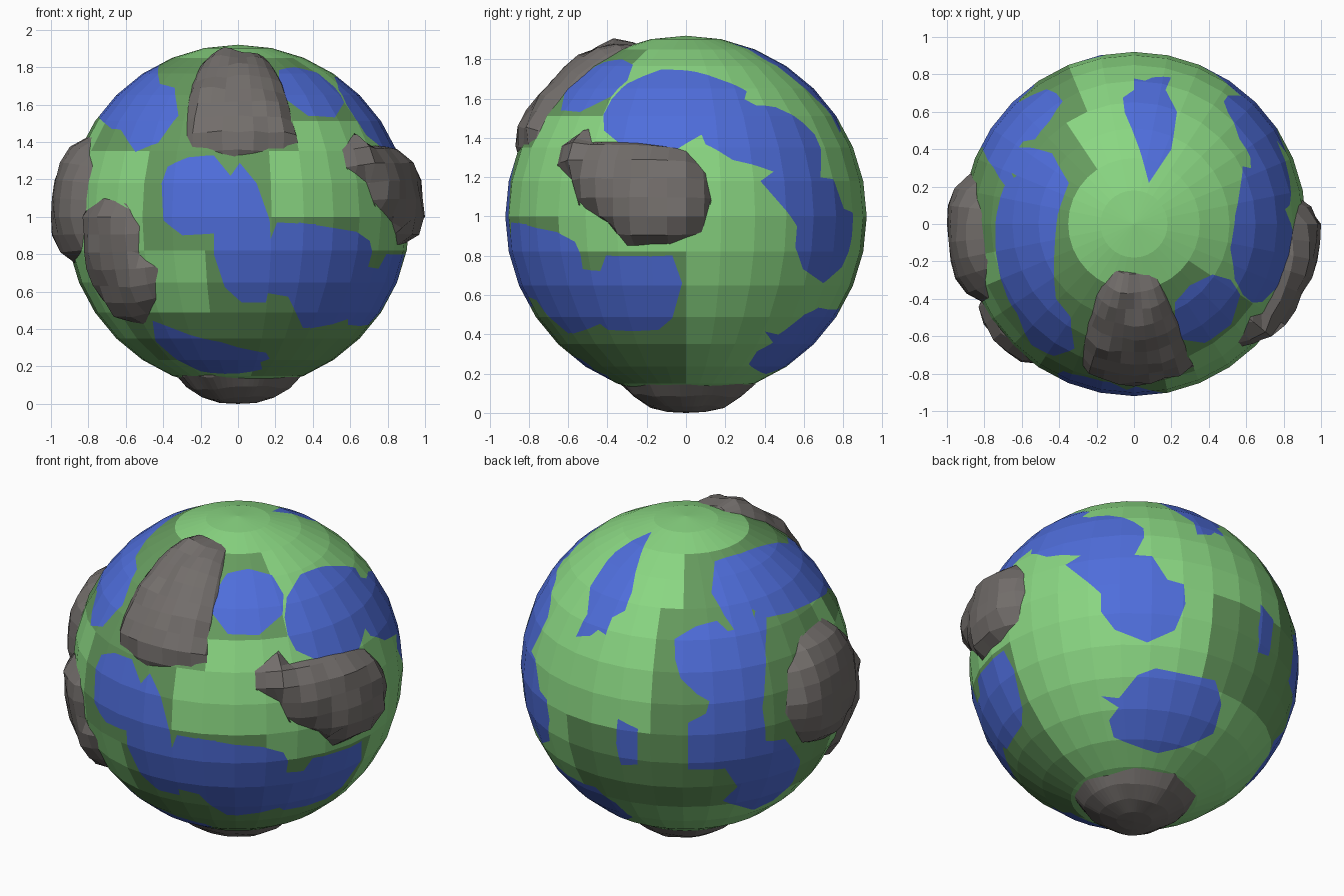
import bpy, bmesh, math
from mathutils import Vector, noise

if "Cube" in bpy.data.objects:
    bpy.data.objects.remove(bpy.data.objects["Cube"])

R = 0.92
CENTRE = Vector((0, 0, 1))


def material(name, rgb):
    m = bpy.data.materials.new(name)
    m.diffuse_color = (*rgb, 1)
    m.use_nodes = True
    m.node_tree.nodes["Principled BSDF"].inputs["Base Color"].default_value = m.diffuse_color
    return m


GRASS = material("light_green", (0.253, 0.674, 0.223))
MEADOW = material("dark_green", (0.133, 0.331, 0.113))
WATER = material("blue", (0.078, 0.155, 0.71))
STONE = material("grey", (0.17, 0.155, 0.147))

# viewing directions: (longitude from the front, elevation) in degrees
FRONT, RIGHT, LEFT, TOP, BOTTOM = (0, 0), (90, 0), (-90, 0), (0, 90), (0, -90)
BACK_LEFT, BACK_RIGHT = (-143, 25), (143, -25)


def on_sphere(view, u, v):
    """Point of the sphere (centred on the origin) seen at u, v in a view."""
    k = math.hypot(u, v) / (R * 0.99)
    if k > 1:
        u, v = u / k, v / k
    w = math.sqrt(R * R - u * u - v * v)
    c, e = map(math.radians, view)
    z = v * math.cos(e) + w * math.sin(e)
    f = w * math.cos(e) - v * math.sin(e)
    lon = c + math.atan2(u, f)
    r = math.hypot(u, f)
    return Vector((r * math.sin(lon), -r * math.cos(lon), z))


def outline(view, pts, drop=0.0):
    return [on_sphere(view, u, v - drop) for u, v in pts]


def inside(poly, p):
    """Point in spherical polygon, tested on the tangent plane."""
    n = sum(poly, Vector()).normalized()
    if p.dot(n) < 0.1:
        return False
    a = n.orthogonal().normalized()
    b = n.cross(a)

    def flat(q):
        return q.dot(a) / q.dot(n), q.dot(b) / q.dot(n)
    x, y = flat(p)
    ring = [flat(q) for q in poly]
    hit = False
    for (x1, y1), (x2, y2) in zip(ring, ring[1:] + ring[:1]):
        if (y1 > y) != (y2 > y) and x < x1 + (y - y1) * (x2 - x1) / (y2 - y1):
            hit = not hit
    return hit


def cut(bm, poly, margin):
    """Cut the polygon's edges into the surface."""
    for p, q in zip(poly, poly[1:] + poly[:1]):
        mid, reach = (p + q) / 2, (p - q).length / 2 + margin
        faces = [f for f in bm.faces if (f.calc_center_median() - mid).length < reach]
        geom = set(faces)
        for f in faces:
            geom.update(f.edges)
            geom.update(f.verts)
        no = p.cross(q)
        if faces and no.length > 1e-6:
            bmesh.ops.bisect_plane(bm, geom=list(geom), dist=1e-4,
                                   plane_co=(0, 0, 0), plane_no=no.normalized())


def sphere(segs, rings):
    bm = bmesh.new()
    bmesh.ops.create_uvsphere(bm, u_segments=segs, v_segments=rings, radius=R)
    return bm


def finish(bm, name, mats):
    me = bpy.data.meshes.new(name)
    bm.to_mesh(me)
    bm.free()
    for m in mats:
        me.materials.append(m)
    ob = bpy.data.objects.new(name, me)
    ob.location = CENTRE
    bpy.context.collection.objects.link(ob)


# lakes; side views use height above the ground, so drop it by 1
lakes = []
lakes.append(outline(FRONT, [
    (-.41, 1.18), (-.38, 1.27), (-.27, 1.32), (-.13, 1.33), (-.04, 1.22), (.01, 1.29),
    (.1, 1.18), (.17, .98), (.175, .88), (.21, .97), (.42, .96), (.42, .41), (.35, .4),
    (.27, .57), (.16, .59), (.15, .54), (.02, .54), (-.07, .62), (-.13, .8), (-.13, .91),
    (-.3, .9), (-.4, .98)], 1))
lakes.append(outline(RIGHT, [
    (-.86, .97), (-.8, .95), (-.66, .92), (-.57, .87), (-.54, .81), (-.53, .73), (-.44, .72),
    (-.41, .8), (-.07, .8), (-.02, .66), (-.07, .48), (-.14, .42), (-.4, .42), (-.44, .45),
    (-.58, .4), (-.7, .52), (-.8, .63)], 1))
lakes.append(outline(RIGHT, [
    (-.42, 1.44), (-.42, 1.52), (-.38, 1.6), (-.3, 1.68), (-.13, 1.75), (.05, 1.74),
    (.23, 1.68), (.31, 1.64), (.3, 1.6), (.36, 1.57), (.46, 1.56), (.6, 1.48), (.66, 1.42),
    (.69, 1.34), (.69, 1.2), (.75, 1.19), (.81, 1.04), (.85, 1.02), (.85, .9), (.8, .74),
    (.7, .66), (.6, .73), (.56, .84), (.57, .95), (.38, 1.18), (.45, 1.23), (.36, 1.26),
    (.24, 1.29), (.1, 1.37), (.08, 1.42), (-.05, 1.34), (-.3, 1.34)], 1))
lakes.append(outline(TOP, [
    (.22, -.42), (.3, -.33), (.42, -.27), (.52, -.3), (.57, -.38), (.52, -.54), (.38, -.64),
    (.26, -.62), (.22, -.52)]))
lakes.append(outline(TOP, [
    (-.32, -.67), (-.34, -.5), (-.42, -.4), (-.41, .05), (-.35, .22), (-.44, .38), (-.55, .41),
    (-.74, .4), (-.7, .3), (-.63, .26), (-.7, .2), (-.74, .05), (-.74, -.15), (-.68, -.4),
    (-.63, -.48), (-.55, -.65), (-.43, -.71)]))
lakes.append(outline(BACK_LEFT, [
    (-.09, .15), (.03, .22), (.15, .25), (.21, .19), (.35, .22), (.37, .31), (.43, .27),
    (.42, .09), (.4, -.24), (.42, -.43), (.53, -.42), (.62, -.54), (.58, -.66), (.47, -.76),
    (.36, -.81), (.25, -.78), (.18, -.76), (.26, -.68), (.19, -.58), (-.02, -.58),
    (-.02, -.32), (.08, -.27), (.1, -.2), (.03, -.16), (-.06, -.07), (-.09, .04)]))
lakes.append(outline(FRONT, [
    (-.46, .44), (-.4, .42), (-.1, .33), (.15, .27), (.17, .24), (.12, .22), (.13, .18),
    (0, .16), (-.2, .17), (-.35, .25), (-.44, .33)], 1))
lakes.append(outline(TOP, [
    (-.05, .6), (-.06, .68), (0, .72), (0, .78), (.06, .77), (.1, .79), (.2, .79), (.17, .72),
    (.23, .6), (.2, .4), (.08, .22), (.03, .4)]))
lakes.append(outline(BACK_LEFT, [
    (-.41, -.29), (-.36, -.32), (-.3, -.35), (-.3, -.55), (-.39, -.55), (-.42, -.43)]))
lakes.append(outline(BACK_RIGHT, [
    (-.22, -.25), (-.12, -.26), (-.02, -.13), (.08, -.09), (.42, -.14), (.46, -.27),
    (.42, -.43), (.28, -.5), (.11, -.55), (-.14, -.47), (-.17, -.38), (-.12, -.31)]))

# darker meadows as longitude and latitude ranges, in grid cells of 11.25 degrees
meadows = [(-6, 2, 2, 6), (2, 5, 3, 6), (-13, -6, 4, 6), (-3, 1, -1, 2), (-1, 8, -4, -1),
           (1, 4, -1, 0), (-5, 1, -5, -3), (1, 8, -6, -4), (-14, -7, -3, 4),
           (-16, -14, -3, 0), (15, 16, -3, 0)]


def is_meadow(p):
    lon = math.degrees(math.atan2(p.x, -p.y)) / 11.25
    lat = math.degrees(math.asin(p.z / p.length)) / 11.25
    return any(a < lon < b and c < lat < d for a, b, c, d in meadows)


# planet ball with lakes cut into its faces
bm = sphere(32, 16)
for lake in lakes:
    cut(bm, lake, 0.12)
for f in bm.faces:
    p = f.calc_center_median()
    f.material_index = 2 if any(inside(k, p) for k in lakes) else int(is_meadow(p))
finish(bm, "planet", [GRASS, MEADOW, WATER])


# rocks: a patch of the sphere swollen outwards from its outline
def rock(name, poly, height, ramp, rough):
    bm = sphere(64, 32)
    cut(bm, poly, 0.06)
    bmesh.ops.delete(bm, geom=[f for f in bm.faces if not inside(poly, f.calc_center_median())],
                     context='FACES')
    edges = list(zip(poly, poly[1:] + poly[:1]))
    for v in bm.verts:
        d = 9
        for p, q in edges:
            s = q - p
            t = min(1, max(0, (v.co - p).dot(s) / s.length_squared))
            d = min(d, ((p + s * t).normalized() * R - v.co.normalized() * R).length)
        k = min(1, d / ramp) ** 0.6
        r = R - 0.008 + k * (height + 0.008 + rough * noise.noise(v.co * 9))
        v.co = v.co.normalized() * min(r, 1.0)
    finish(bm, name, [STONE])


rock("upper_front_rock", outline(FRONT, [
    (-.19, 1.83), (-.1, 1.88), (.12, 1.87), (.22, 1.75), (.29, 1.52), (.33, 1.37), (.15, 1.35),
    (-.02, 1.32), (-.27, 1.38), (-.28, 1.5), (-.25, 1.7)], 1), 0.05, 0.1, 0.03)
rock("right_rock", outline(RIGHT, [
    (-.64, 1.36), (-.5, 1.45), (-.48, 1.38), (-.2, 1.37), (0, 1.34), (.1, 1.22), (.13, 1.08),
    (.08, .92), (-.08, .86), (-.3, .85), (-.4, .97), (-.55, 1.06), (-.58, 1.18),
    (-.66, 1.26)], 1), 0.08, 0.11, 0.04)
rock("lower_left_rock", outline(FRONT, [
    (-.82, 1.03), (-.72, 1.1), (-.6, 1.07), (-.53, .95), (-.53, .8), (-.43, .72), (-.44, .55),
    (-.5, .42), (-.63, .45), (-.74, .58), (-.81, .78)], 1), 0.055, 0.1, 0.03)
rock("left_rock", outline(LEFT, [
    (-.28, 1.05), (-.22, 1.28), (-.05, 1.42), (.2, 1.43), (.4, 1.27), (.42, 1.0), (.35, .82),
    (.1, .75), (-.15, .82)], 1), 0.085, 0.16, 0.03)
rock("bottom_rock", outline(BOTTOM, [
    (.35, .02), (.28, .2), (.08, .3), (-.15, .34), (-.3, .2), (-.33, -.05), (-.25, -.25),
    (0, -.36), (.22, -.28)]), 0.09, 0.26, 0.015)
